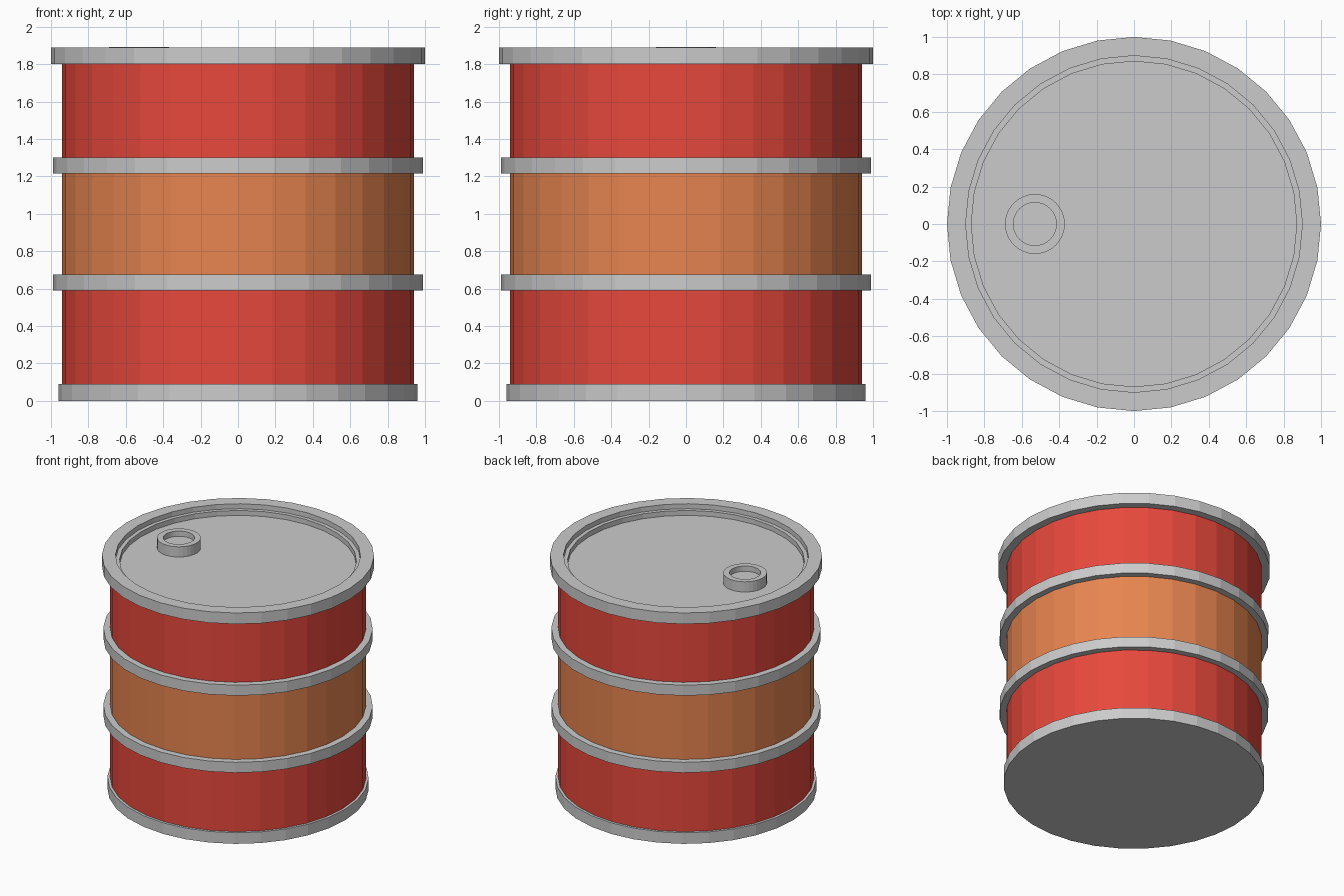
import bpy
import bmesh
from math import sin, cos, tau

if "Cube" in bpy.data.objects:
    bpy.data.objects.remove(bpy.data.objects["Cube"])

SIDES = 32
BODY_R = 0.94


def material(name, rgb):
    m = bpy.data.materials.new(name)
    m.diffuse_color = (*rgb, 1.0)
    m.use_nodes = True
    m.node_tree.nodes["Principled BSDF"].inputs["Base Color"].default_value = m.diffuse_color
    return m


def lathe(name, profile, centre=(0, 0), mat=None):
    """Spin a (radius, height) profile; radius 0 at either end becomes a flat cap."""
    bm = bmesh.new()
    caps = [profile[0][0] == 0, profile[-1][0] == 0]
    rows = [[bm.verts.new((r * cos(tau * i / SIDES), r * sin(tau * i / SIDES), z))
             for i in range(SIDES)] for r, z in profile if r > 0]
    for a, b in zip(rows, rows[1:]):
        for i in range(SIDES):
            j = (i + 1) % SIDES
            bm.faces.new((a[i], a[j], b[j], b[i]))
    if caps[0]:
        bm.faces.new(rows[0][::-1])
    if caps[1]:
        bm.faces.new(rows[-1])
    me = bpy.data.meshes.new(name)
    bm.to_mesh(me)
    bm.free()
    if mat:
        me.materials.append(mat)
    ob = bpy.data.objects.new(name, me)
    ob.location = (*centre, 0)
    bpy.context.collection.objects.link(ob)
    return ob


red = material("red_paint", (0.80, 0.065, 0.045))
orange = material("orange_paint", (0.80, 0.235, 0.08))

# Painted wall sections
for name, z0, z1, mat in (("lower_wall", 0.09, 0.59, red),
                          ("middle_wall", 0.67, 1.22, orange),
                          ("upper_wall", 1.30, 1.80, red)):
    lathe(name, [(BODY_R, z0), (BODY_R, z1)], mat=mat)

# Hoops around the body
for name, z0, z1 in (("lower_hoop", 0.59, 0.675), ("upper_hoop", 1.215, 1.30)):
    lathe(name, [(BODY_R, z0), (0.99, z0), (0.99, z1), (BODY_R, z1)])

# Base with its rim
lathe("base", [(0, 0), (0.96, 0), (0.96, 0.09), (BODY_R, 0.09)])

# Top rim stepping down to the recessed lid
lathe("lid", [(BODY_R, 1.80), (1.0, 1.80), (1.0, 1.89), (0.90, 1.89),
              (0.90, 1.85), (0.87, 1.85), (0.87, 1.81), (0, 1.81)])

# Filler cap with a sunken centre
lathe("filler_cap", [(0.16, 1.81), (0.16, 1.893), (0.115, 1.893),
                     (0.115, 1.85), (0, 1.85)], centre=(-0.53, 0))
